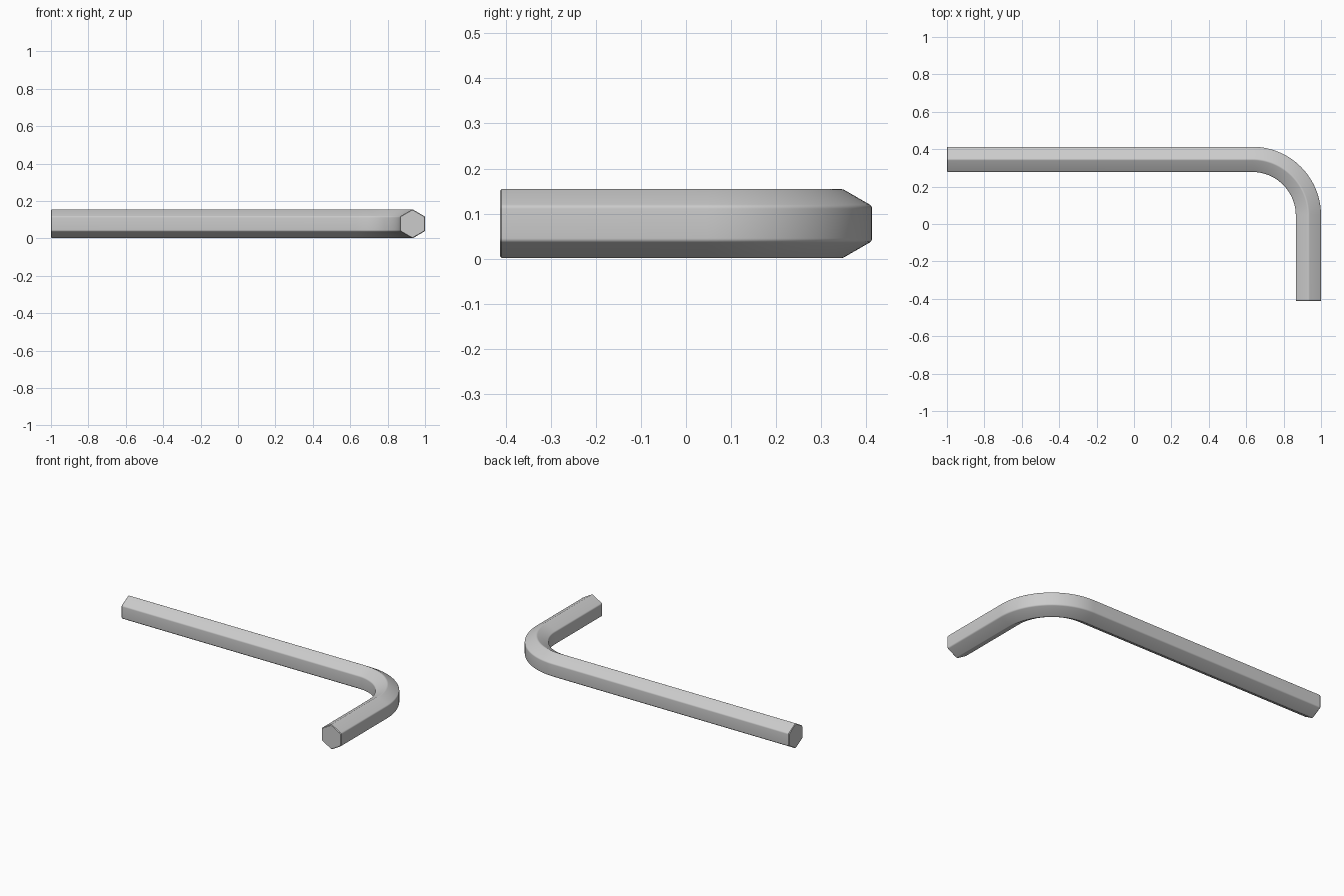
import bpy, bmesh
from math import sin, cos, pi, radians
from mathutils import Vector

if "Cube" in bpy.data.objects:
    bpy.data.objects.remove(bpy.data.objects["Cube"])

APOTHEM, ROUND = 0.0675, 0.011      # half width across flats, corner radius
ZC = 0.078                          # height of the bar's centre line
BEND = 0.30                         # centre line bend radius
XC, YC = 1 - APOTHEM, 0.413 - APOTHEM
CX, CY = XC - BEND, YC - BEND       # bend centre

# Hexagonal profile with rounded corners, points up and down
profile = []
inner = (APOTHEM - ROUND) / cos(pi / 6)
for k in range(6):
    a = pi / 2 + k * pi / 3
    for j in range(5):
        b = a + radians(-30 + 15 * j)
        profile.append((inner * cos(a) + ROUND * cos(b),
                        inner * sin(a) + ROUND * sin(b)))

# Path stations: position, outward direction, profile scale (small end bevels)
left, up = Vector((0, 1, 0)), Vector((0, 0, 1))
stations = [(Vector((-1, YC, ZC)), left, 0.95),
            (Vector((-0.996, YC, ZC)), left, 1.0)]
for i in range(33):
    t = pi / 2 * (1 - i / 32)
    out = Vector((cos(t), sin(t), 0))
    stations.append((Vector((CX, CY, ZC)) + out * BEND, out, 1.0))
right = Vector((1, 0, 0))
stations += [(Vector((XC, -0.409, ZC)), right, 1.0),
             (Vector((XC, -0.413, ZC)), right, 0.95)]

# Sweep the profile into one closed bar
bm = bmesh.new()
rings = [[bm.verts.new(p + (out * u + up * v) * s) for u, v in profile]
         for p, out, s in stations]
n = len(profile)
for r0, r1 in zip(rings, rings[1:]):
    for i in range(n):
        j = (i + 1) % n
        bm.faces.new((r0[i], r0[j], r1[j], r1[i]))
bm.faces.new(rings[0])
bm.faces.new(rings[-1])
bmesh.ops.recalc_face_normals(bm, faces=bm.faces)

mesh = bpy.data.meshes.new("hex_key_bar")
bm.to_mesh(mesh)
bm.free()
bar = bpy.data.objects.new("hex_key_bar", mesh)
bpy.context.collection.objects.link(bar)
bpy.context.view_layer.objects.active = bar
bar.select_set(True)
bpy.ops.object.shade_smooth_by_angle(angle=radians(30))
